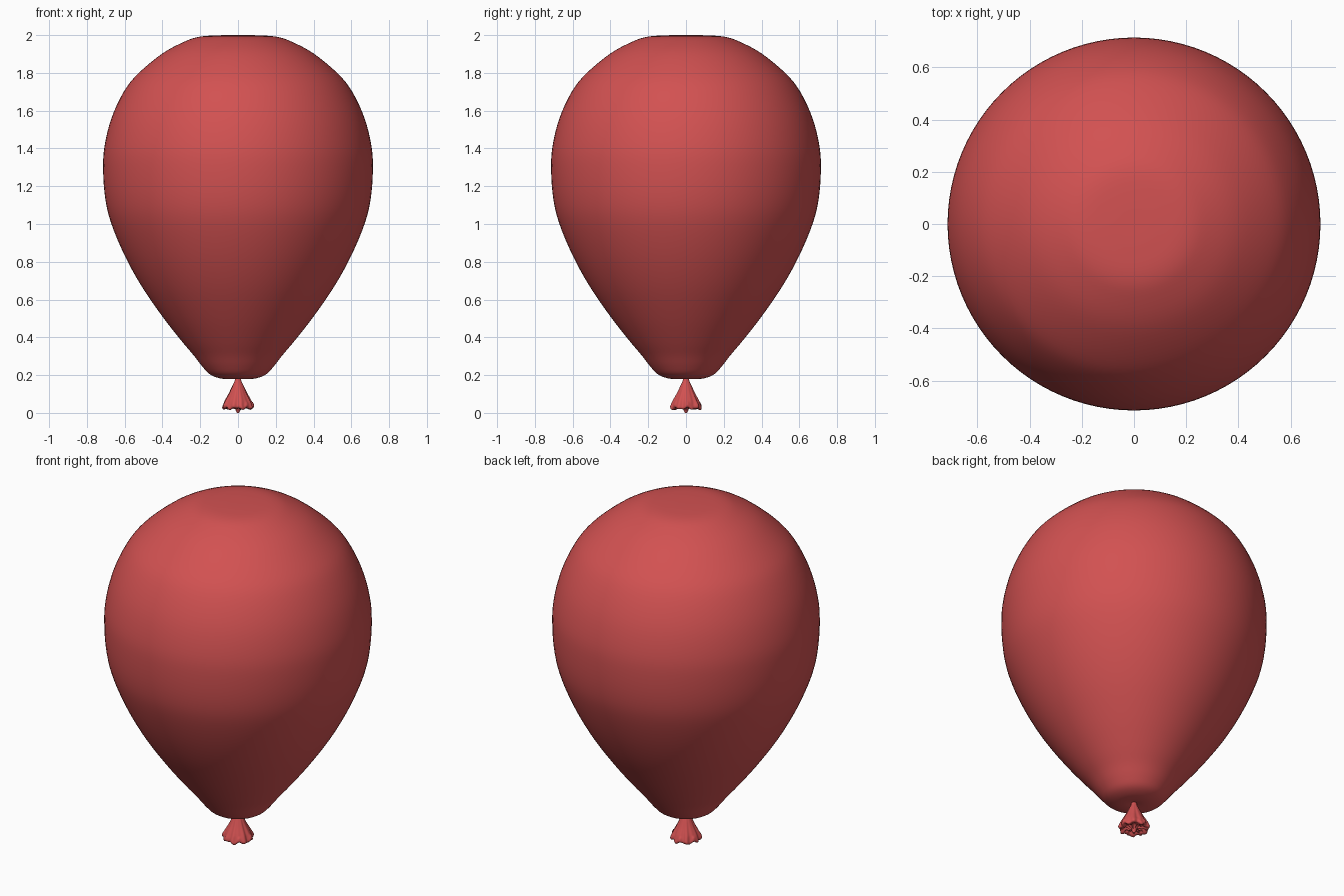
import bpy
import bmesh
import math

if "Cube" in bpy.data.objects:
    bpy.data.objects.remove(bpy.data.objects["Cube"])

# Single rubber colour
red = bpy.data.materials.new("balloon red")
red.diffuse_color = (0.645, 0.083, 0.083, 1)
red.use_nodes = True
red.node_tree.nodes["Principled BSDF"].inputs["Base Color"].default_value = red.diffuse_color


def spline(points, steps):
    """Catmull-Rom curve through profile points (radius, height)."""
    p = [points[0]] + points + [points[-1]]
    out = []
    for i in range(1, len(p) - 2):
        for s in range(steps):
            t = s / steps
            out.append(tuple(
                0.5 * (2 * b + (c - a) * t + (2 * a - 5 * b + 4 * c - d) * t * t
                       + (3 * b - a - 3 * c + d) * t ** 3)
                for a, b, c, d in zip(p[i - 1], p[i], p[i + 1], p[i + 2])))
    out.append(points[-1])
    return out


def lathe(name, profile, sides, warp=None, angle=180):
    """Spin a profile (bottom/inside first) round z, closing both ends."""
    bm = bmesh.new()
    rings = []
    for k, (r, z) in enumerate(profile):
        ring = []
        for i in range(sides):
            a = 2 * math.pi * i / sides
            rr, zz = warp(k, r, z, a) if warp else (r, z)
            ring.append(bm.verts.new((rr * math.cos(a), rr * math.sin(a), zz)))
        rings.append(ring)
    for lo, hi in zip(rings, rings[1:]):
        for i in range(sides):
            j = (i + 1) % sides
            bm.faces.new((lo[i], lo[j], hi[j], hi[i]))
    for ring, z in ((rings[0], profile[0][1]), (rings[-1], profile[-1][1])):
        c = bm.verts.new((0, 0, z))
        for i in range(sides):
            bm.faces.new((ring[i], ring[(i + 1) % sides], c))
    bmesh.ops.recalc_face_normals(bm, faces=bm.faces)
    mesh = bpy.data.meshes.new(name)
    bm.to_mesh(mesh)
    bm.free()
    mesh.materials.append(red)
    obj = bpy.data.objects.new(name, mesh)
    bpy.context.collection.objects.link(obj)
    bpy.ops.object.select_all(action='DESELECT')
    obj.select_set(True)
    bpy.context.view_layer.objects.active = obj
    bpy.ops.object.shade_smooth_by_angle(angle=math.radians(angle))
    return obj


# Inflated body
body = [(0.014, 0.184), (0.05, 0.179), (0.10, 0.184), (0.15, 0.205),
        (0.19, 0.247), (0.235, 0.305), (0.30, 0.382), (0.40, 0.51),
        (0.51, 0.67), (0.60, 0.833), (0.67, 1.0), (0.702, 1.13),
        (0.714, 1.28), (0.707, 1.41), (0.67, 1.56), (0.605, 1.70),
        (0.53, 1.795), (0.40, 1.903), (0.28, 1.967), (0.20, 1.992),
        (0.10, 1.999), (0.02, 2.0)]
lathe("balloon_body", spline(body, 4), 96)

# Gathered tail below the knot: inner folds, rolled rim, pleated flare
tail = [(0.006, 0.006), (0.02, 0.026), (0.036, 0.03), (0.05, 0.032),
        (0.064, 0.024), (0.076, 0.023), (0.081, 0.031), (0.079, 0.042),
        (0.067, 0.068), (0.049, 0.102), (0.032, 0.138), (0.018, 0.168),
        (0.013, 0.19)]
tail_curve = spline(tail, 3)


def pleats(k, r, z, a):
    w = min(1, r / 0.08)
    fold = 0.6 * math.sin(9 * a + 0.4) + 0.4 * math.sin(14 * a + 2)
    rr = r * (1 + 0.075 * w * fold)
    zz = z
    if z < 0.05 and r > 0.015:
        # wavy rim and crumpled inner folds
        zz += 0.005 * w * (math.sin(7 * a + 1) + 0.6 * math.sin(12 * a))
        if k < 11:
            zz += 0.007 * math.sin(6 * a + 70 * r) * math.sin(5 * a - 90 * r)
    return rr, max(zz, 0.0)


lathe("tied_tail", tail_curve, 96, pleats, 50)

# Stand the lowest fold on z = 0
obj = bpy.data.objects["tied_tail"]
low = min(v.co.z for v in obj.data.vertices)
for v in obj.data.vertices:
    if v.co.z < 0.03 and math.hypot(v.co.x, v.co.y) < 0.012:
        v.co.z -= low * (1 - (v.co.z - low) / 0.03)
